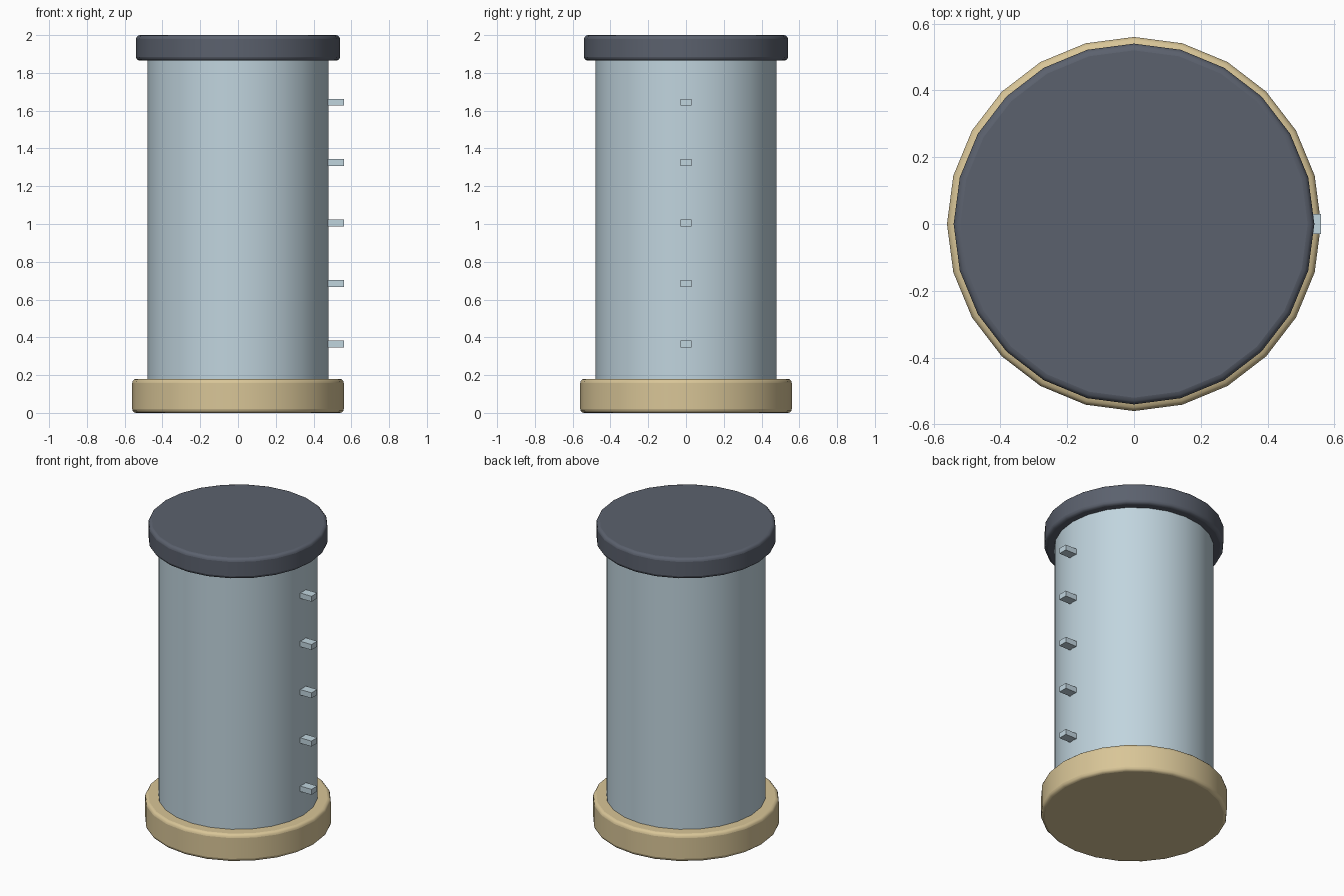
import bpy
import math

default = bpy.data.objects.get("Cube")
if default:
    bpy.data.objects.remove(default, do_unlink=True)

SIDES = 24


def make_material(name, rgb):
    mat = bpy.data.materials.new(name)
    mat.use_nodes = True
    color = (*rgb, 1.0)
    mat.diffuse_color = color
    mat.node_tree.nodes["Principled BSDF"].inputs["Base Color"].default_value = color
    return mat


def drum(name, radius, bottom, top, mat, bevel=0.0):
    """Upright cylinder with optional rounded rims."""
    bpy.ops.mesh.primitive_cylinder_add(
        vertices=SIDES, radius=radius, depth=top - bottom,
        location=(0, 0, (bottom + top) / 2))
    obj = bpy.context.object
    obj.name = name
    obj.data.materials.append(mat)
    if bevel:
        mod = obj.modifiers.new("rounded_rims", "BEVEL")
        mod.width = bevel
        mod.segments = 3
        mod.limit_method = "ANGLE"
        mod.angle_limit = math.radians(40)
    bpy.ops.object.shade_smooth_by_angle(angle=math.radians(35))
    return obj


def tick(name, z, mat):
    """Small graduation block on the left side of the tube."""
    bpy.ops.mesh.primitive_cube_add(size=1, location=(0.505, 0, z))
    obj = bpy.context.object
    obj.name = name
    obj.scale = (0.11, 0.06, 0.036)
    obj.data.materials.append(mat)


glass = make_material("pale blue glass", (0.53, 0.66, 0.73))
tan = make_material("tan base", (0.69, 0.56, 0.31))
slate = make_material("dark slate cap", (0.105, 0.12, 0.155))

# Main parts
drum("base", 0.56, 0.01, 0.18, tan, 0.02).location.z = 0.09
bpy.context.object.scale.z = 0.18 / 0.17
drum("tube", 0.48, 0.15, 1.9, glass)
drum("cap", 0.54, 1.865, 2.0, slate, 0.02)

# Graduation marks
for i in range(5):
    tick(f"graduation_mark_{i + 1}", 0.365 + 0.32 * i, glass)
